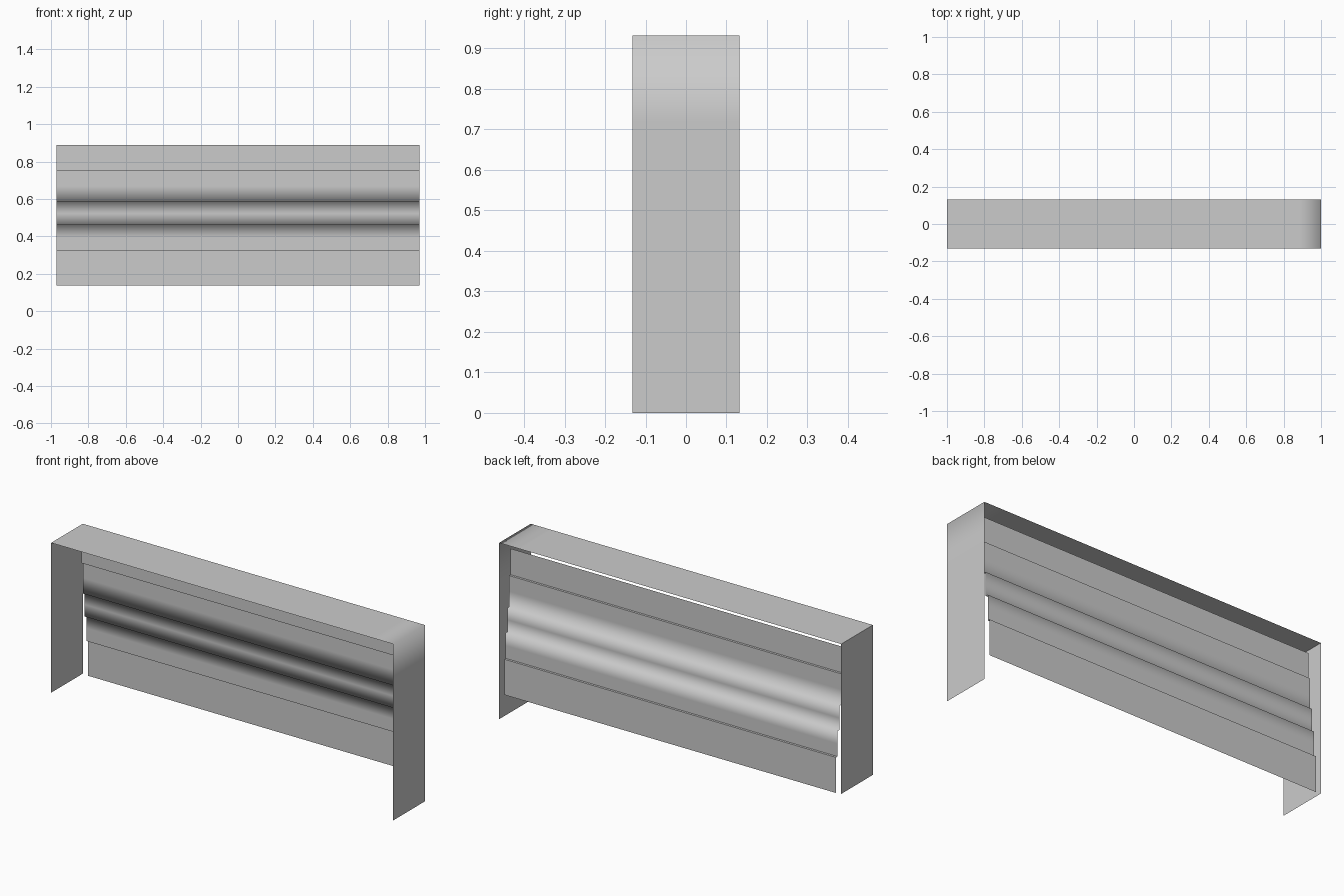
import bpy

if "Cube" in bpy.data.objects:
    bpy.data.objects.remove(bpy.data.objects["Cube"])


def strip(name, profile, lo, hi, place, sharp=()):
    """Sweep an open profile between lo and hi as a thin smooth sheet."""
    verts = [place(p, t) for p in profile for t in (lo, hi)]
    faces = [(2 * i, 2 * i + 1, 2 * i + 3, 2 * i + 2) for i in range(len(profile) - 1)]
    mesh = bpy.data.meshes.new(name)
    mesh.from_pydata(verts, [], faces)
    mesh.update()
    mesh.shade_smooth()
    for e in mesh.edges:
        a, b = sorted(e.vertices)
        if a // 2 == b // 2 and a // 2 in sharp:
            e.use_edge_sharp = True
    obj = bpy.data.objects.new(name, mesh)
    bpy.context.collection.objects.link(obj)
    return obj


# Surround: short left leg, top, long right leg, with a soft right corner
frame = [(-1, 0.14), (-1, 0.932), (0.88, 0.932), (1, 0.932), (1, 0.72), (1, 0)]
strip("door_surround", frame, -0.132, 0.132,
      lambda p, y: (p[0], y, p[1]), sharp=(1,))

# Door: slats stepping backward toward the bottom
levels = [0.89, 0.752, 0.586, 0.46, 0.325, 0.137]
depths = [0.08, 0.092, 0.105, 0.12, 0.132]
door, sharp = [], []
for i, y in enumerate(depths):
    top, bottom = levels[i], levels[i + 1]
    middle = 0 < i < len(depths) - 1
    door.append((y, top))
    if not middle or i == 1:
        sharp.append(len(door) - 1)
    if middle:
        door.append((y, (top + bottom) / 2))
    door.append((y, bottom))
    if not middle or i == len(depths) - 2:
        sharp.append(len(door) - 1)
strip("slatted_door", door, -0.97, 0.97,
      lambda p, x: (x, p[0], p[1]), sharp=sharp)
